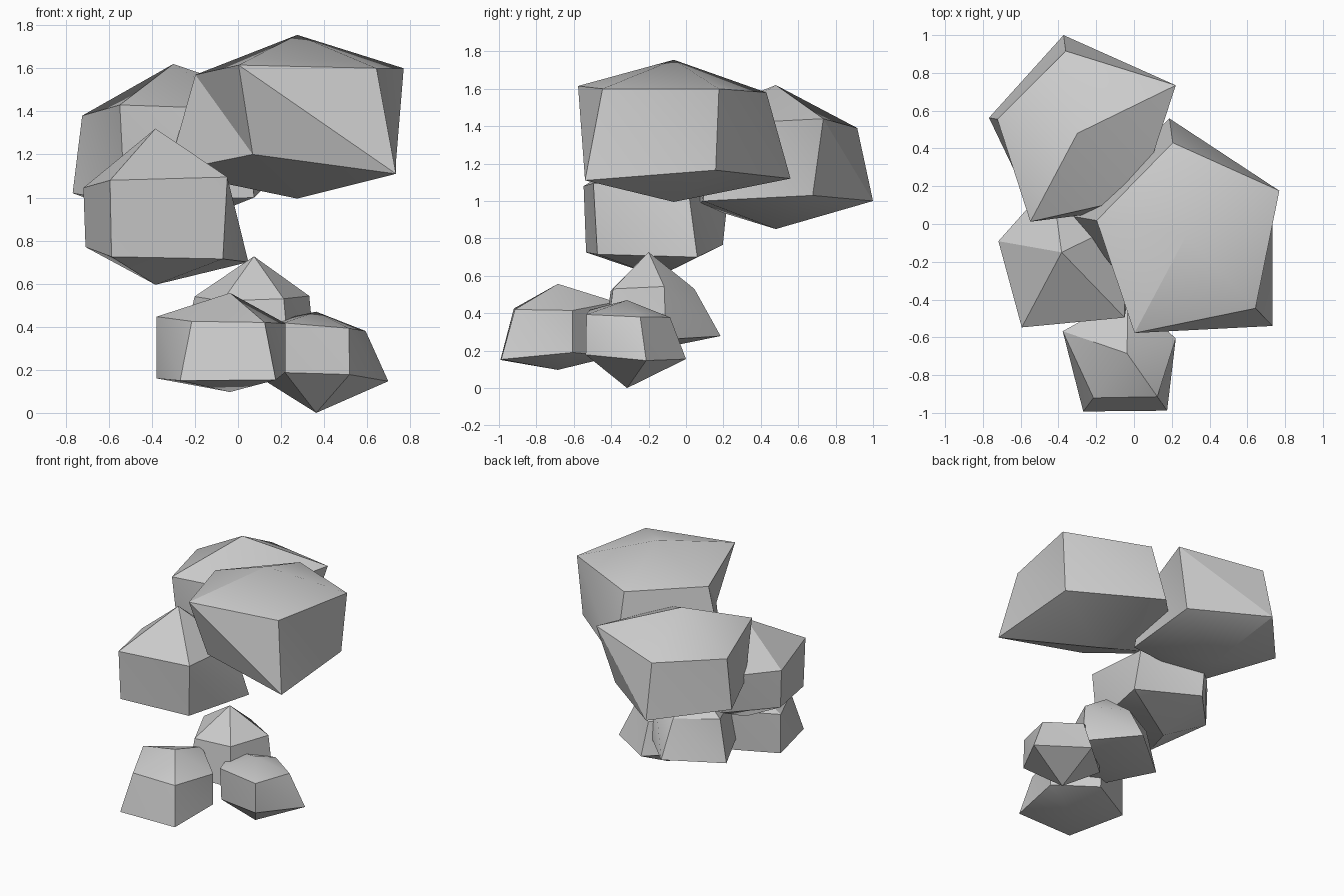
import bpy, bmesh
from math import radians, cos, sin

# Remove the default cube only
if "Cube" in bpy.data.objects:
    bpy.data.objects.remove(bpy.data.objects["Cube"], do_unlink=True)

SIDES = 5

# Single stone colour
stone = bpy.data.materials.new("stone_grey")
stone.use_nodes = True
stone_colour = (0.6, 0.6, 0.6, 1.0)
stone.diffuse_color = stone_colour
stone.node_tree.nodes["Principled BSDF"].inputs["Base Color"].default_value = stone_colour


def make_ring(bm, core, start, radii, heights):
    """Five corners evenly turned about the core, each with its own reach and height."""
    corners = []
    for i, (radius, height) in enumerate(zip(radii, heights)):
        angle = radians(start + i * 360 / SIDES)
        corners.append(bm.verts.new((core[0] + radius * cos(angle),
                                     core[1] + radius * sin(angle),
                                     height)))
    return corners


def make_rock(name, core, start, peak, base, upper_radii, upper_heights,
              lower_radii, lower_heights):
    """Faceted boulder: a peak, two uneven five-sided rings and a base point."""
    bm = bmesh.new()
    top = bm.verts.new((core[0], core[1], peak))
    bottom = bm.verts.new((core[0], core[1], base))
    upper = make_ring(bm, core, start, upper_radii, upper_heights)
    lower = make_ring(bm, core, start, lower_radii, lower_heights)

    # Cap, two wall triangles and underside for every side
    for i in range(SIDES):
        j = (i + 1) % SIDES
        bm.faces.new((top, upper[i], upper[j]))
        bm.faces.new((upper[i], lower[j], upper[j]))
        bm.faces.new((upper[i], lower[i], lower[j]))
        bm.faces.new((bottom, lower[j], lower[i]))
    bmesh.ops.recalc_face_normals(bm, faces=bm.faces[:])

    mesh = bpy.data.meshes.new(name)
    bm.to_mesh(mesh)
    bm.free()
    mesh.materials.append(stone)
    rock = bpy.data.objects.new(name, mesh)
    bpy.context.collection.objects.link(rock)

    # Soften only the shallow creases
    bpy.ops.object.select_all(action="DESELECT")
    rock.select_set(True)
    bpy.context.view_layer.objects.active = rock
    bpy.ops.object.shade_smooth_by_angle(angle=radians(30))
    return rock


# Upper cluster of three large boulders
make_rock("large_top_rock", core=(.275, -.065), start=-118, peak=1.755, base=.995,
          upper_radii=(.58, .53, .55, .5, .48),
          upper_heights=(1.615, 1.6, 1.6, 1.58, 1.57),
          lower_radii=(.44, .66, .51, .63, .61),
          lower_heights=(1.2, 1.11, 1.165, 1.12, 1.12))

make_rock("back_top_rock", core=(-.3, .48), start=-118, peak=1.62, base=.85,
          upper_radii=(.53, .47, .58, .44, .43),
          upper_heights=(1.43, 1.41, 1.44, 1.39, 1.38),
          lower_radii=(.48, .54, .45, .525, .475),
          lower_heights=(.98, 1, 1.03, 1, 1.02))

make_rock("middle_rock", core=(-.383, -.15), start=-118, peak=1.32, base=.595,
          upper_radii=(.45, .48, .37, .38, .34),
          upper_heights=(1.08, 1.095, 1.06, 1.04, 1.045),
          lower_radii=(.435, .45, .48, .35, .33),
          lower_heights=(.725, .715, .7, .765, .77))

# Lower cluster of three small boulders
make_rock("front_bottom_rock", core=(-.037, -.685), start=-127, peak=.557, base=.097,
          upper_radii=(.295, .28, .27, .31, .36),
          upper_heights=(.425, .42, .415, .46, .447),
          lower_radii=(.385, .37, .27, .3, .36),
          lower_heights=(.15, .153, .19, .17, .16))

make_rock("side_bottom_rock", core=(.363, -.315), start=-127, peak=.47, base=0,
          upper_radii=(.25, .265, .24, .23, .25),
          upper_heights=(.418, .393, .38, .378, .42),
          lower_radii=(.24, .27, .35, .315, .27),
          lower_heights=(.187, .178, .147, .155, .16))

make_rock("back_bottom_rock", core=(.074, -.2), start=-126, peak=.727, base=.2,
          upper_radii=(.25, .235, .27, .245, .29),
          upper_heights=(.52, .53, .543, .53, .54),
          lower_radii=(.3, .28, .3, .385, .36),
          lower_heights=(.25, .25, .26, .278, .24))
